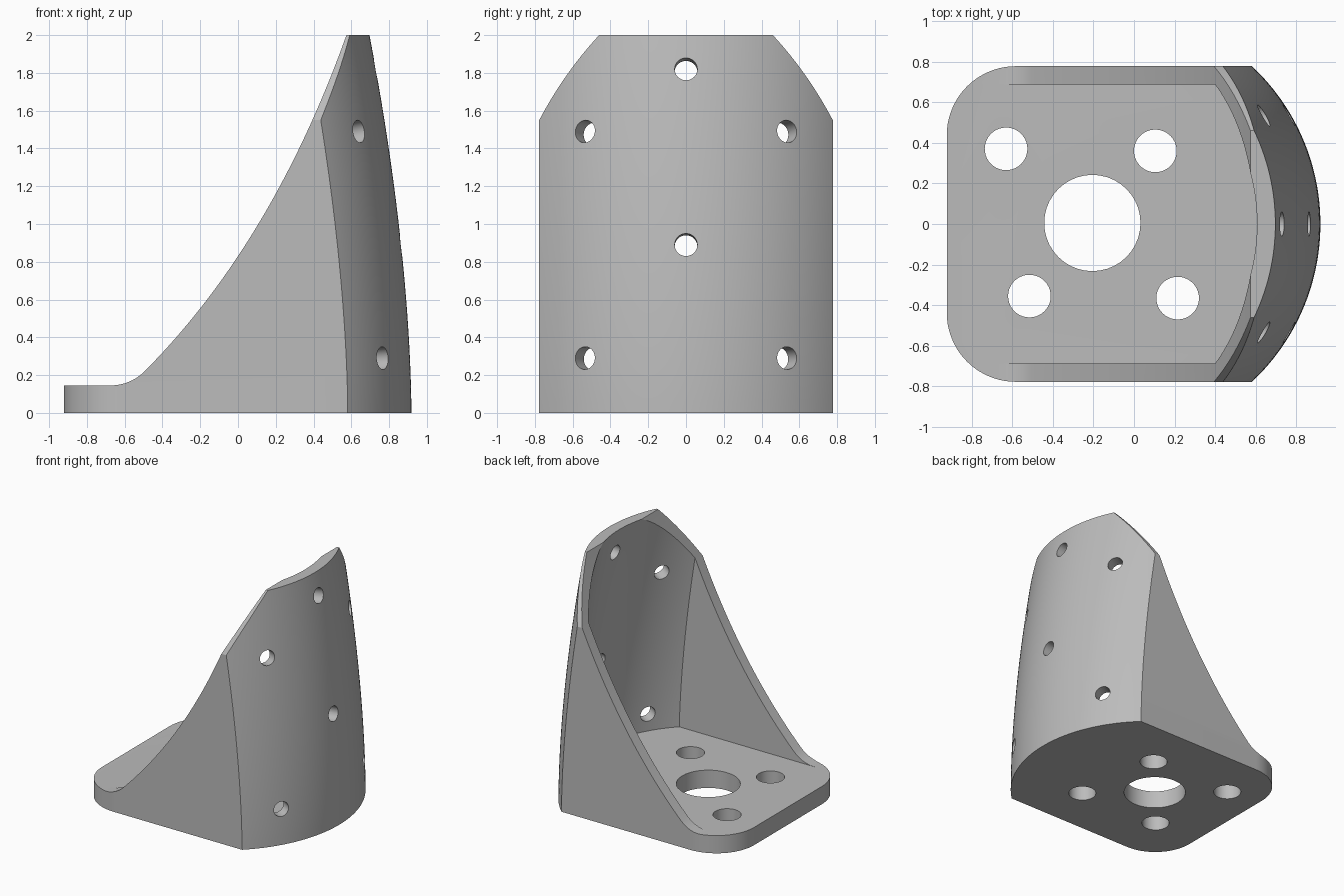
import bpy, bmesh, math
from mathutils import Vector
from mathutils.geometry import interpolate_bezier

if "Cube" in bpy.data.objects:
    bpy.data.objects.remove(bpy.data.objects["Cube"], do_unlink=True)

HEIGHT, HALF_W, WALL, FLOOR = 2.0, 0.777, 0.09, 0.145
BACK, RADIUS, LEFT, CORNER = 0.918, 1.064, -0.922, 0.34


def lean(z):
    """How far the curved wall has moved inwards at height z."""
    return 0.222 * (z / HEIGHT) ** 1.73


def loft(name, rings):
    """Skin a stack of equal rings and cap both ends."""
    bm = bmesh.new()
    rows = [[bm.verts.new(p) for p in ring] for ring in rings]
    n = len(rows[0])
    for a, b in zip(rows, rows[1:]):
        for i in range(n):
            j = (i + 1) % n
            bm.faces.new((a[i], a[j], b[j], b[i]))
    bm.faces.new(rows[0][::-1])
    bm.faces.new(rows[-1])
    bmesh.ops.recalc_face_normals(bm, faces=bm.faces)
    mesh = bpy.data.meshes.new(name)
    bm.to_mesh(mesh)
    bm.free()
    obj = bpy.data.objects.new(name, mesh)
    bpy.context.collection.objects.link(obj)
    return obj


def wall_arc(z, inset, half, steps=56):
    """Arc of the curved wall at height z, from -y to +y."""
    r = RADIUS - inset
    a = math.asin(half / r)
    cx = BACK - RADIUS - lean(z)
    angles = [a * (2 * i / steps - 1) for i in range(steps + 1)]
    return [Vector((cx + r * math.cos(t), r * math.sin(t), z)) for t in angles]


def rounded_end(z, steps=20):
    """Rounded free end of the base plate, from +y to -y."""
    pts = []
    for side, start in ((1, 90), (-1, 180)):
        for i in range(steps + 1):
            t = math.radians(start + 90 * i / steps)
            pts.append(Vector((LEFT + CORNER + CORNER * math.cos(t),
                               side * (HALF_W - CORNER) + CORNER * math.sin(t), z)))
    return pts


def curve(start, control, end, steps):
    """Quadratic curve in a plane."""
    p, c, q = (Vector(v) for v in (start, control, end))
    return interpolate_bezier(p, p.lerp(c, 2 / 3), q.lerp(c, 2 / 3), q, steps)


def cylinder(centre, axis, radius, length, sides=40):
    axis = Vector(axis).normalized()
    u = axis.orthogonal().normalized()
    v = axis.cross(u)
    turns = [math.tau * i / sides for i in range(sides)]
    return loft("hole_cutter", [
        [Vector(centre) + axis * s * length + radius * (u * math.cos(t) + v * math.sin(t))
         for t in turns] for s in (-0.5, 0.5)])


def cut(target, cutter):
    cutter.hide_render = True
    mod = target.modifiers.new("cut", 'BOOLEAN')
    mod.operation, mod.solver, mod.object = 'DIFFERENCE', 'EXACT', cutter
    bpy.context.view_layer.objects.active = target
    bpy.ops.object.modifier_apply(modifier=mod.name)
    bpy.data.objects.remove(cutter, do_unlink=True)


# Solid block with a leaning curved wall
levels = [HEIGHT * i / 30 for i in range(31)]
bracket = loft("angle_bracket",
               [wall_arc(z, 0, HALF_W) + rounded_end(z) for z in levels])

# Hollow between the two side gussets
inner = HALF_W - WALL
levels = [FLOOR + (2.1 - FLOOR) * i / 30 for i in range(31)]
cut(bracket, loft("hollow_cutter", [
    wall_arc(z, WALL, inner) + [Vector((-1.2, inner, z)), Vector((-1.2, -inner, z))]
    for z in levels]))

# Sweeping gusset outline
outline = [Vector((-1.2, FLOOR))]
outline += curve((-0.68, FLOOR), (-0.575, FLOOR), (-0.5, 0.215), 12)
outline += curve((-0.5, 0.215), (0.179, 0.894), (0.574, 2.0), 40)[1:]
outline += [Vector((0.61, 2.1)), Vector((-1.2, 2.1))]
cut(bracket, loft("outline_cutter",
                  [[Vector((p.x, y, p.y)) for p in outline] for y in (-1, 1)]))

# Sloping top corners of the wall
slope = curve((0.777, 1.55), (0.645, 1.80), (0.46, 2.0), 16)
slope = [Vector((0.82, 1.45))] + list(slope) + [Vector((0.37, 2.1)), Vector((0.82, 2.1))]
for side in (-1, 1):
    cut(bracket, loft("corner_cutter",
                      [[Vector((x, side * p.x, p.y)) for p in slope] for x in (0, 1.2)]))

# Holes through the base plate
for x, y, r in ((-0.205, 0.005, 0.237), (-0.63, 0.37, 0.105), (0.105, 0.36, 0.105),
                (-0.515, -0.355, 0.105), (0.215, -0.365, 0.105)):
    cut(bracket, cylinder((x, y, FLOOR / 2), (0, 0, 1), r, 0.4))

# Holes square to the curved wall
for y, z in ((0, 1.82), (0, 0.89), (0.535, 1.49), (-0.535, 1.49),
             (0.535, 0.29), (-0.535, 0.29)):
    t = math.asin(y / RADIUS)
    x = BACK - RADIUS - lean(z) + RADIUS * math.cos(t)
    rise = (lean(z + 0.01) - lean(z - 0.01)) / 0.02
    cut(bracket, cylinder((x, y, z), (math.cos(t), math.sin(t), rise), 0.06, 0.4))

# Plain grey finish
grey = bpy.data.materials.new("light_grey")
grey.use_nodes = True
colour = (0.5, 0.5, 0.5, 1)
grey.diffuse_color = colour
grey.node_tree.nodes["Principled BSDF"].inputs["Base Color"].default_value = colour
bracket.data.materials.clear()
bracket.data.materials.append(grey)
for poly in bracket.data.polygons:
    poly.material_index = 0

bpy.ops.object.select_all(action='DESELECT')
bracket.select_set(True)
bpy.context.view_layer.objects.active = bracket
bpy.ops.object.shade_smooth_by_angle(angle=math.radians(25))
